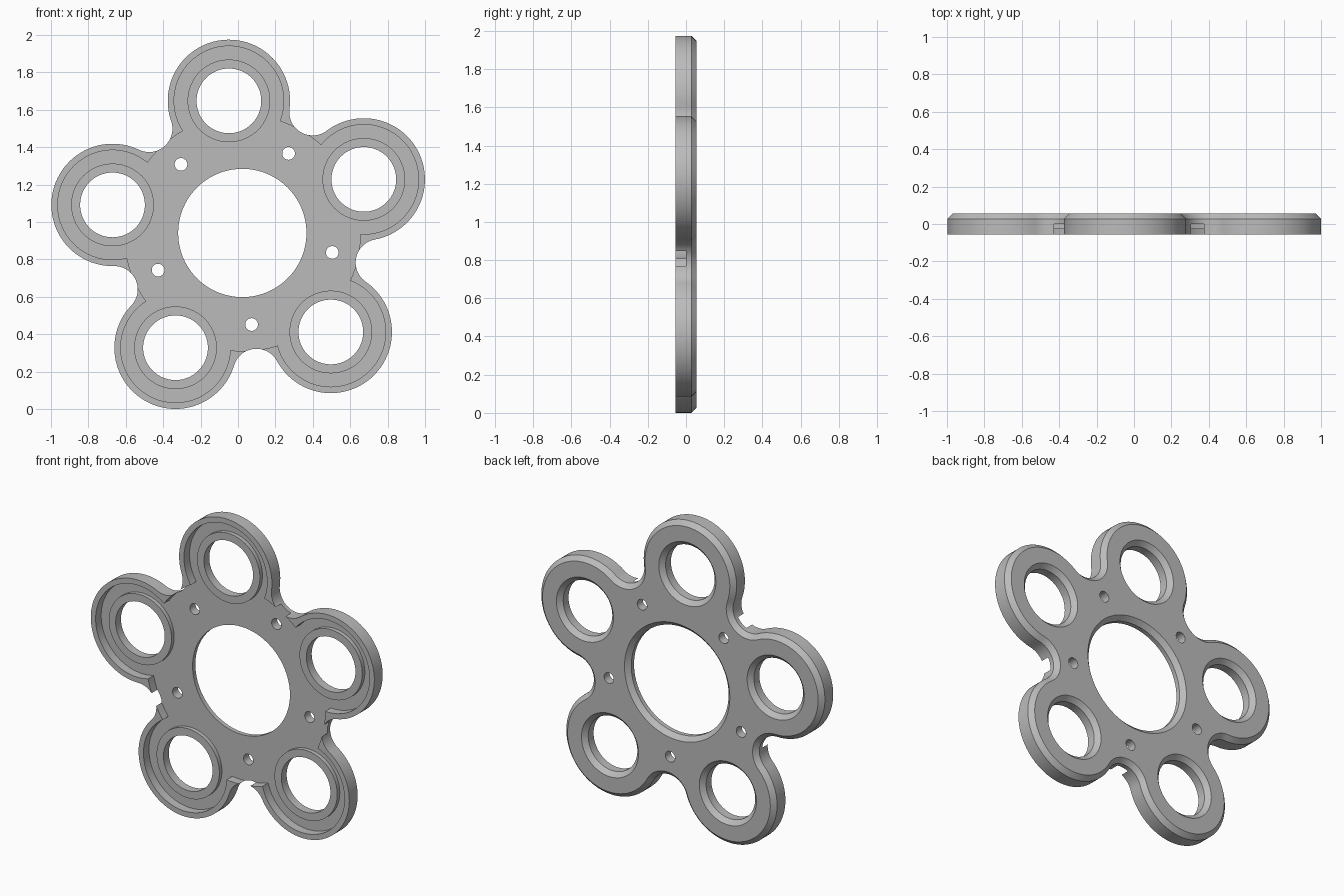
import bpy, bmesh
from math import cos, sin, radians, degrees, atan2, hypot

old = bpy.data.objects.get("Cube")
if old:
    bpy.data.objects.remove(old, do_unlink=True)

# Main dimensions
CX, CZ = 0.023, 0.941          # plate centre
LOBE_DIST, LOBE_R = 0.71, 0.327
FILLET_R, VALLEY = 0.125, 0.623
HALF, CHAMFER = 0.056, 0.028   # half thickness, rear chamfer
FLOOR, BOSS_TOP = 0.0, -0.026
LOBE_ANGLES = [23.8 + 72 * k for k in range(5)]


def polar(centre, r, deg):
    return centre[0] + r * cos(radians(deg)), centre[1] + r * sin(radians(deg))


def arc(centre, r, start, end, n):
    return [polar(centre, r, start + (end - start) * i / n) for i in range(n)]


def outline(inset):
    """Five round lobes joined by hollow fillets, moved inwards by inset."""
    dist = VALLEY + FILLET_R
    turn = degrees(atan2(dist * sin(radians(36)), dist * cos(radians(36)) - LOBE_DIST))
    pts = []
    for a in LOBE_ANGLES:
        lobe = polar((CX, CZ), LOBE_DIST, a)
        valley = polar((CX, CZ), dist, a + 36)
        pts += arc(lobe, LOBE_R - inset, a - turn, a + turn, 48)
        pts += arc(valley, FILLET_R + inset, a + turn + 180, a + 252 - turn, 24)
    return pts


def loft(name, rings):
    """Solid through (y, points) rings with capped ends."""
    bm = bmesh.new()
    loops = [[bm.verts.new((x, y, z)) for x, z in pts] for y, pts in rings]
    n = len(loops[0])
    for lo, hi in zip(loops, loops[1:]):
        for i in range(n):
            j = (i + 1) % n
            bm.faces.new((lo[i], lo[j], hi[j], hi[i]))
    bm.faces.new(loops[0])
    bm.faces.new(loops[-1])
    bmesh.ops.recalc_face_normals(bm, faces=bm.faces)
    mesh = bpy.data.meshes.new(name)
    bm.to_mesh(mesh)
    bm.free()
    obj = bpy.data.objects.new(name, mesh)
    bpy.context.collection.objects.link(obj)
    return obj


def turned(name, centre, profile, n=80):
    """Round solid along y from (y, radius) pairs."""
    return loft(name, [(y, arc(centre, r, 0, 360, n)) for y, r in profile])


def combine(target, tool, operation):
    tool.hide_render = True
    mod = target.modifiers.new("shape", 'BOOLEAN')
    mod.operation, mod.solver, mod.object = operation, 'EXACT', tool
    bpy.ops.object.modifier_apply(modifier=mod.name)
    bpy.data.objects.remove(tool, do_unlink=True)


def chamfered_hole(centre, r):
    out = 0.02                  # overshoot behind the rear face
    return turned("hole_cutter", centre, [(-0.1, r), (HALF - CHAMFER, r),
                                          (HALF + out, r + CHAMFER + out)])


# Plate body with chamfered rear edge
plate = loft("five_lobed_plate", [(-HALF, outline(0)), (HALF - CHAMFER, outline(0)),
                                  (HALF, outline(CHAMFER))])
bpy.ops.object.select_all(action='DESELECT')
bpy.context.view_layer.objects.active = plate
plate.select_set(True)

# Recessed front: centre and lobes share one floor
centre = (CX, CZ)
lobes = [polar(centre, LOBE_DIST, a) for a in LOBE_ANGLES]
combine(plate, turned("recess_cutter", centre, [(-0.1, 0.631), (FLOOR, 0.631)], 160), 'DIFFERENCE')
for c in lobes:
    combine(plate, turned("recess_cutter", c, [(-0.1, 0.293), (FLOOR, 0.293)]), 'DIFFERENCE')

# Raised collars, then their openings
for c in lobes:
    combine(plate, turned("collar", c, [(BOSS_TOP, 0.221), (FLOOR + 0.01, 0.221)]), 'UNION')
    combine(plate, chamfered_hole(c, 0.173), 'DIFFERENCE')

# Large central opening and the small bolt holes
combine(plate, chamfered_hole(centre, 0.343), 'DIFFERENCE')
for a in LOBE_ANGLES:
    bolt = polar(centre, 0.492, a + 36)
    combine(plate, turned("bolt_cutter", bolt, [(-0.1, 0.034), (0.1, 0.034)], 32), 'DIFFERENCE')

# Finish
grey = bpy.data.materials.new("plain_grey")
grey.use_nodes = True
colour = (0.5, 0.5, 0.5, 1)
grey.diffuse_color = colour
grey.node_tree.nodes["Principled BSDF"].inputs["Base Color"].default_value = colour
plate.data.materials.clear()
plate.data.materials.append(grey)
bpy.ops.object.shade_smooth_by_angle(angle=radians(30))
